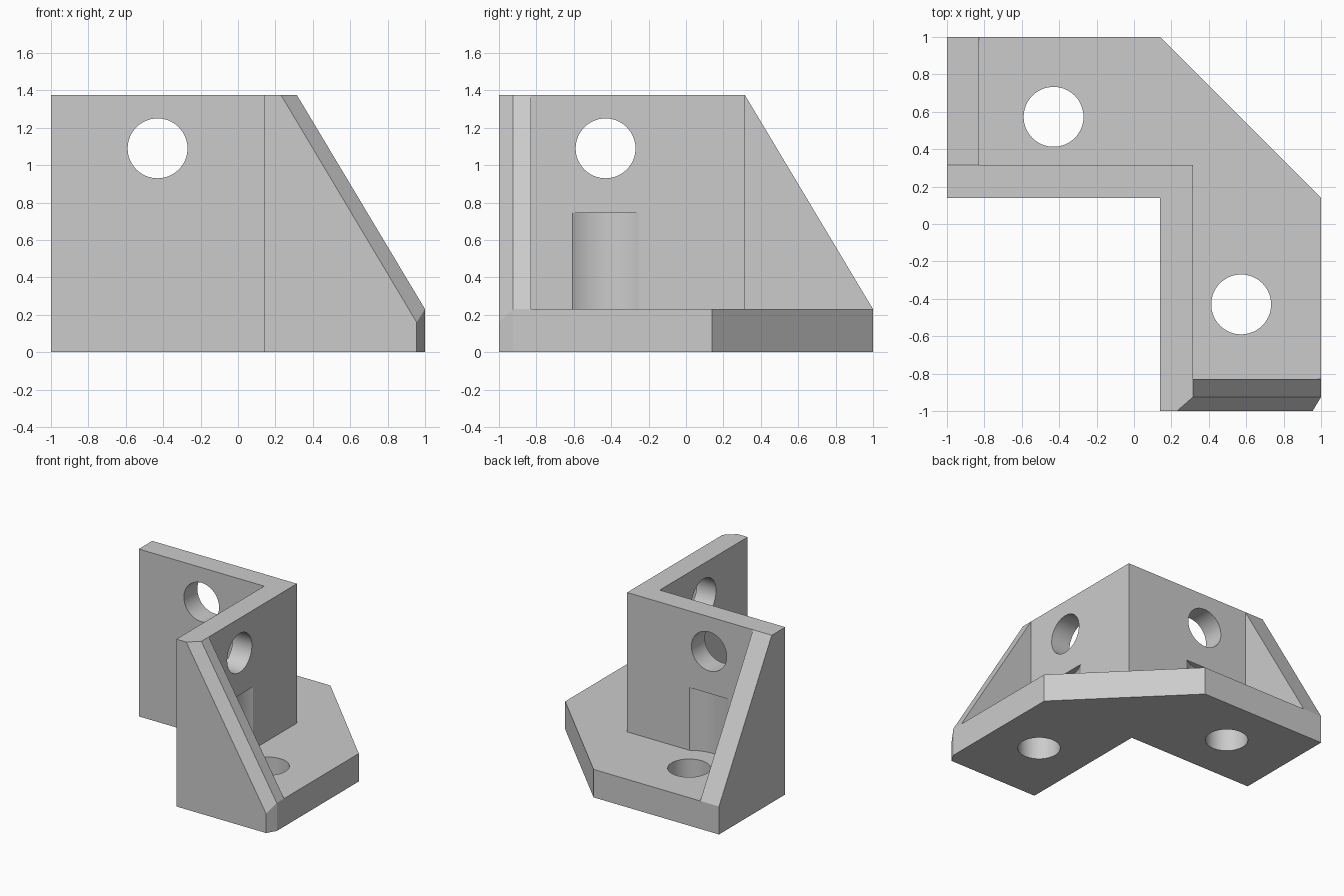
import bpy, bmesh, math
from mathutils import Matrix, Vector

if "Cube" in bpy.data.objects:
    bpy.data.objects.remove(bpy.data.objects["Cube"], do_unlink=True)

IN, OUT = 0.14, 0.315        # faces of the upright walls
FLOOR, TOP = 0.23, 1.375     # plate thickness, overall height
RIB = 0.83                   # inner face of the side ribs
CUT = 0.925                  # start of the bevelled end
HOLE = 0.16

grey = bpy.data.materials.new("light grey")
grey.use_nodes = True
colour = (0.6, 0.6, 0.6, 1)
grey.diffuse_color = colour
grey.node_tree.nodes["Principled BSDF"].inputs["Base Color"].default_value = colour


def finish(name, bm):
    bmesh.ops.recalc_face_normals(bm, faces=bm.faces[:])
    mesh = bpy.data.meshes.new(name)
    bm.to_mesh(mesh)
    bm.free()
    mesh.materials.append(grey)
    ob = bpy.data.objects.new(name, mesh)
    bpy.context.collection.objects.link(ob)
    return ob


def loft(name, rings):
    """Solid skinned through matching closed rings of points."""
    bm = bmesh.new()
    rows = [[bm.verts.new(p) for p in ring] for ring in rings]
    n = len(rows[0])
    for a, b in zip(rows, rows[1:]):
        for i in range(n):
            j = (i + 1) % n
            bm.faces.new((a[i], a[j], b[j], b[i]))
    bm.faces.new(rows[0])
    bm.faces.new(rows[-1])
    return finish(name, bm)


def extrude_up(name, outline, z0, z1):
    return loft(name, [[(x, y, z) for x, y in outline] for z in (z0, z1)])


def cylinder(name, centre, radius, length, axis):
    bm = bmesh.new()
    turn = Vector((0, 0, 1)).rotation_difference(Vector(axis)).to_matrix().to_4x4()
    bmesh.ops.create_cone(bm, cap_ends=True, segments=64, radius1=radius,
                          radius2=radius, depth=length,
                          matrix=Matrix.Translation(centre) @ turn)
    return finish(name, bm)


def combine(target, tool, operation):
    mod = target.modifiers.new(operation.lower(), 'BOOLEAN')
    mod.operation, mod.solver, mod.object = operation, 'EXACT', tool
    bpy.context.view_layer.update()
    graph = bpy.context.evaluated_depsgraph_get()
    mesh = bpy.data.meshes.new_from_object(target.evaluated_get(graph))
    target.modifiers.clear()
    target.data = mesh
    bpy.data.objects.remove(tool, do_unlink=True)


# Floor plate: L shape with a cut outer corner
bracket = extrude_up("corner_bracket", [
    (-1, IN), (IN, IN), (IN, -CUT), (1, -CUT), (1, IN), (IN, 1), (-1, 1)], 0, FLOOR)

# Upright L wall
walls = extrude_up("walls", [
    (-1, IN), (IN, IN), (IN, -CUT), (OUT, -CUT), (OUT, OUT), (-1, OUT)], 0, TOP)

# Sloped side ribs; the front one ends in a bevel
profile = [(IN, 0), (1, 0), (1, FLOOR), (OUT, TOP), (IN, TOP)]
small = [(IN, 0), (0.955, 0), (0.955, 0.16), (0.23, TOP), (IN, TOP)]
left_rib = loft("side_rib", [[(x, u, z) for u, z in profile] for x in (-1, -RIB)])
front_rib = loft("front_rib", [[(u, y, z) for u, z in p]
                 for y, p in ((-RIB, profile), (-CUT, profile), (-1, small))])
for part in (walls, left_rib, front_rib):
    combine(bracket, part, 'UNION')

# Bolt holes in each wing, with tool clearance recesses in the walls
for i in range(2):
    def place(along, across, z):
        return (along, across, z) if i == 0 else (across, along, z)
    combine(bracket, cylinder("wall_hole", place(-0.43, 0.22, 1.09), HOLE, 0.6,
                              place(0, 1, 0)), 'DIFFERENCE')
    combine(bracket, cylinder("floor_hole", place(-0.43, 0.573, 0.1), HOLE, 0.6,
                              (0, 0, 1)), 'DIFFERENCE')
    combine(bracket, cylinder("recess", place(-0.43, 0.573, (FLOOR + 0.745) / 2),
                              0.313, 0.745 - FLOOR, (0, 0, 1)), 'DIFFERENCE')

# Merge flat faces, keep edges crisp and bores smooth
bm = bmesh.new()
bm.from_mesh(bracket.data)
bmesh.ops.remove_doubles(bm, verts=bm.verts[:], dist=0.0001)
bmesh.ops.dissolve_limit(bm, angle_limit=math.radians(0.5),
                         verts=bm.verts[:], edges=bm.edges[:])
for f in bm.faces:
    f.material_index = 0
bm.to_mesh(bracket.data)
bm.free()
bracket.data.materials.clear()
bracket.data.materials.append(grey)

for ob in bpy.context.selected_objects:
    ob.select_set(False)
bracket.select_set(True)
bpy.context.view_layer.objects.active = bracket
bpy.ops.object.shade_smooth_by_angle(angle=math.radians(25))
